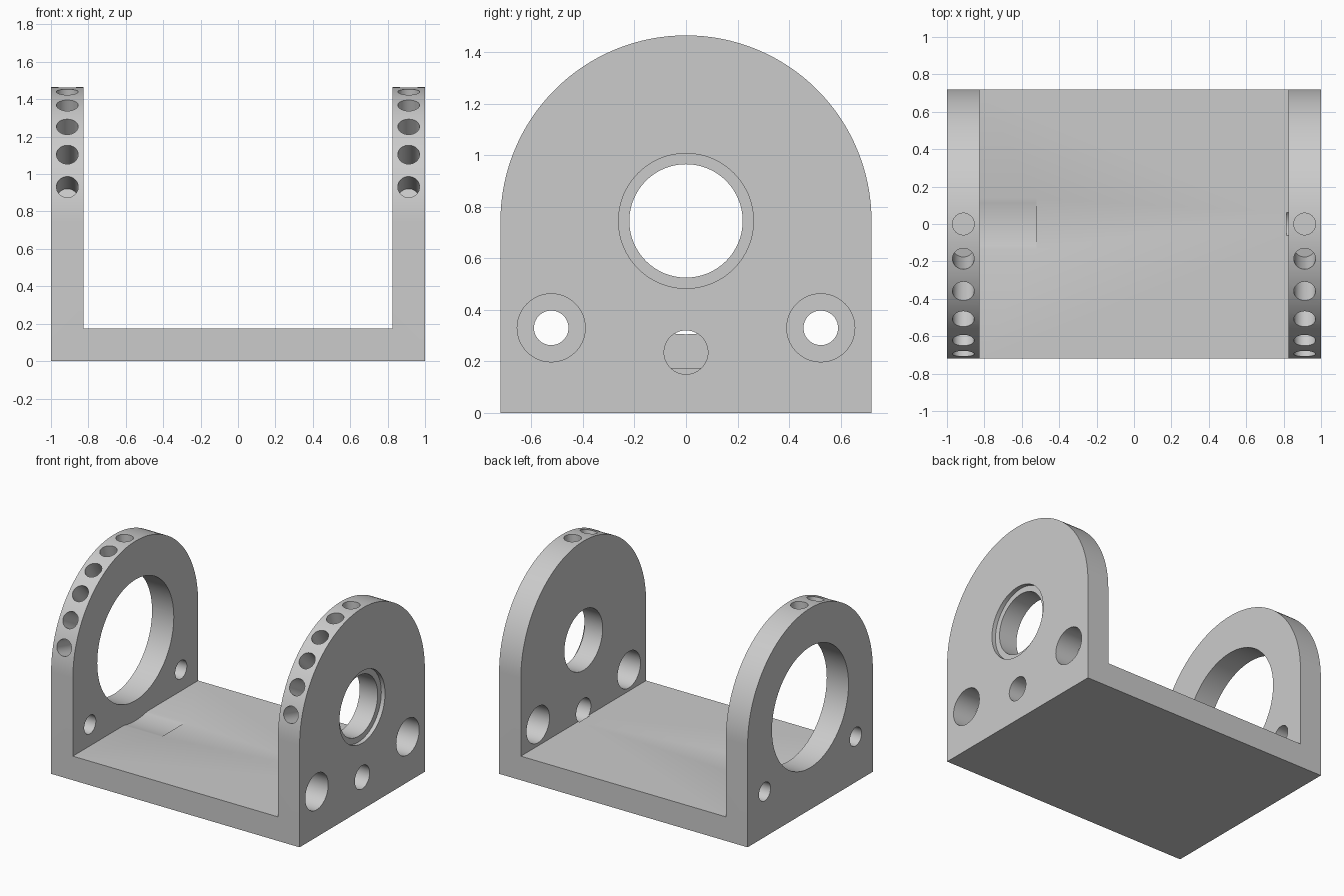
import bpy, bmesh, math
from mathutils import Vector

cube = bpy.data.objects.get("Cube")
if cube:
    bpy.data.objects.remove(cube, do_unlink=True)

# Main dimensions
HALF_X, INNER_X = 1.0, 0.825
RADIUS, AXIS_Z = 0.72, 0.745
FLOOR_Z = 0.175
WALL_X = (HALF_X + INNER_X) / 2

grey = bpy.data.materials.new("machined grey")
grey.use_nodes = True
colour = (0.6, 0.6, 0.6, 1)
grey.diffuse_color = colour
grey.node_tree.nodes["Principled BSDF"].inputs["Base Color"].default_value = colour


def make_object(name, bm):
    bmesh.ops.recalc_face_normals(bm, faces=bm.faces)
    mesh = bpy.data.meshes.new(name)
    bm.to_mesh(mesh)
    bm.free()
    mesh.materials.append(grey)
    obj = bpy.data.objects.new(name, mesh)
    bpy.context.collection.objects.link(obj)
    return obj


def cylinder(name, start, end, radius, sides=64):
    """Round cutter running from start to end."""
    start, end = Vector(start), Vector(end)
    bm = bmesh.new()
    bmesh.ops.create_cone(bm, cap_ends=True, segments=sides, radius1=radius,
                          radius2=radius, depth=(end - start).length)
    obj = make_object(name, bm)
    obj.rotation_mode = 'QUATERNION'
    obj.rotation_quaternion = (end - start).to_track_quat('Z', 'Y')
    obj.location = (start + end) / 2
    return obj


def x_hole(name, x0, x1, y, z, radius, sides=64):
    return cylinder(name, (x0, y, z), (x1, y, z), radius, sides)


# Arched block: square foot with a half-round top, extruded across x
bm = bmesh.new()
outline = [(-RADIUS, 0), (RADIUS, 0)]
outline += [(RADIUS * math.cos(math.pi * i / 64), AXIS_Z + RADIUS * math.sin(math.pi * i / 64))
            for i in range(65)]
face = bm.faces.new([bm.verts.new((-HALF_X, y, z)) for y, z in outline])
side = bmesh.ops.extrude_face_region(bm, geom=[face])
bmesh.ops.translate(bm, vec=(2 * HALF_X, 0, 0),
                    verts=[v for v in side["geom"] if isinstance(v, bmesh.types.BMVert)])
bracket = make_object("bracket", bm)

# Open space between the two walls
bm = bmesh.new()
bmesh.ops.create_cube(bm, size=2)
bmesh.ops.scale(bm, vec=(INNER_X, 1, 1), verts=bm.verts)
bmesh.ops.translate(bm, vec=(0, 0, FLOOR_Z + 1), verts=bm.verts)
cutters = [make_object("gap_cutter", bm)]

# Wide bore on one wall, with a shallow round clearance in the floor beside it
cutters.append(x_hole("wide_bore", -1.1, -0.7, 0, AXIS_Z, 0.44, 96))
cutters.append(x_hole("floor_clearance", -INNER_X, -0.52, 0, AXIS_Z, 0.586, 128))

# Stepped bore and cable hole on the other wall
cutters.append(x_hole("bearing_bore", 0.7, 1.1, 0, AXIS_Z, 0.22))
cutters.append(x_hole("bearing_step", 0.97, 1.1, 0, AXIS_Z, 0.262))
cutters.append(x_hole("cable_hole", 0.815, 1.1, 0, 0.235, 0.085))

# Screw holes, with larger access holes opposite
for y in (-0.523, 0.523):
    cutters.append(x_hole("screw_hole", -1.1, -0.7, y, 0.33, 0.067))
    cutters.append(x_hole("access_hole", 0.7, 1.1, y, 0.33, 0.132))

# Blind holes around the front half of each rim
for x in (-WALL_X, WALL_X):
    for step in range(6):
        a = math.radians(15 * step)
        ray = Vector((0, -math.sin(a), math.cos(a)))
        centre = Vector((x, 0, AXIS_Z))
        cutters.append(cylinder("rim_hole", centre + ray * 0.465, centre + ray * 0.8, 0.058, 48))

# Cut everything and bake the result
for cutter in cutters:
    mod = bracket.modifiers.new(cutter.name, 'BOOLEAN')
    mod.operation = 'DIFFERENCE'
    mod.solver = 'EXACT'
    mod.object = cutter
bpy.context.view_layer.update()
baked = bpy.data.meshes.new_from_object(bracket.evaluated_get(bpy.context.evaluated_depsgraph_get()))
bracket.modifiers.clear()
bracket.data = baked
baked.materials.clear()
baked.materials.append(grey)
for cutter in cutters:
    bpy.data.objects.remove(cutter, do_unlink=True)

bpy.ops.object.select_all(action='DESELECT')
bracket.select_set(True)
bpy.context.view_layer.objects.active = bracket
bpy.ops.object.shade_smooth_by_angle(angle=math.radians(30))
